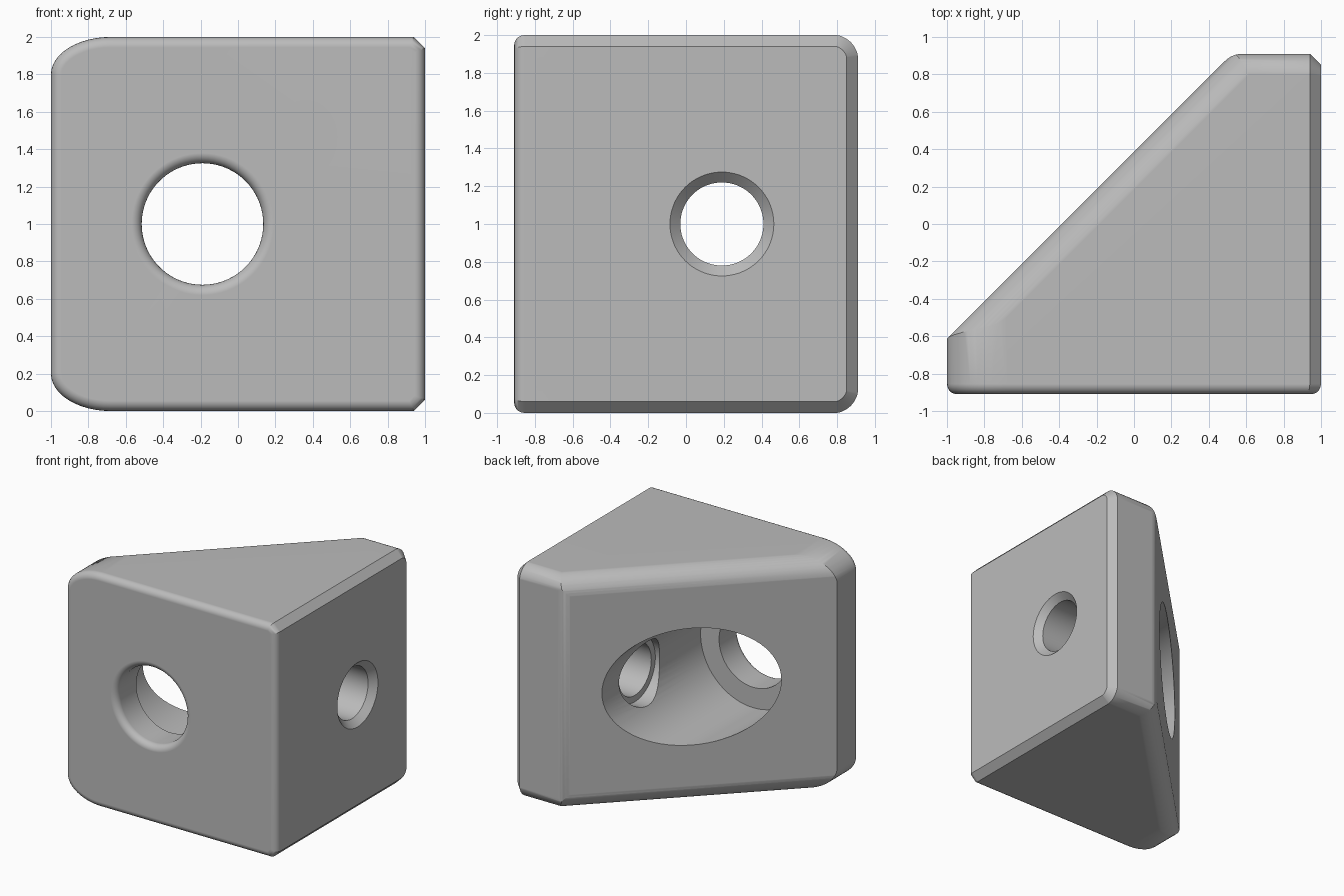
import bpy, bmesh
from math import pi, sin, cos, sqrt, radians
from mathutils import Vector, Matrix

cube = bpy.data.objects.get("Cube")
if cube:
    bpy.data.objects.remove(cube)

FRONT, BACK, SLOPE = -0.91, 0.91, 0.385   # slope lies on y - x = SLOPE
HOLE_X, HOLE_Y, HOLE_Z = -0.19, 0.19, 1.0
X, Y, Z = Vector((1, 0, 0)), Vector((0, 1, 0)), Vector((0, 0, 1))

grey = bpy.data.materials.new("plain grey")
grey.use_nodes = True
grey.diffuse_color = (0.5, 0.5, 0.5, 1)
grey.node_tree.nodes["Principled BSDF"].inputs["Base Color"].default_value = grey.diffuse_color


def make_object(name, bm):
    bmesh.ops.recalc_face_normals(bm, faces=bm.faces)
    mesh = bpy.data.meshes.new(name)
    bm.to_mesh(mesh)
    bm.free()
    mesh.materials.append(grey)
    obj = bpy.data.objects.new(name, mesh)
    bpy.context.collection.objects.link(obj)
    return obj


def arc(cx, cy, rx, ry, start, end, steps=12):
    angles = [radians(start + (end - start) * i / steps) for i in range(steps + 1)]
    return [(cx + rx * cos(a), cy + ry * sin(a)) for a in angles]


def prism(name, outline, u, v, direction, low, high):
    """Extrude an outline drawn in the u, v plane along a direction."""
    bm = bmesh.new()
    verts = [bm.verts.new(u * a + v * b + direction * low) for a, b in outline]
    face = bm.faces.new(verts)
    new = bmesh.ops.extrude_face_region(bm, geom=[face])["geom"]
    moved = [g for g in new if isinstance(g, bmesh.types.BMVert)]
    bmesh.ops.translate(bm, verts=moved, vec=direction * (high - low))
    return make_object(name, bm)


def lathe(name, profile, axis, centre, steps=72):
    """Spin (radius, distance) pairs around an axis; both ends sit on it."""
    side = Z
    bm = bmesh.new()
    verts = [bm.verts.new(centre + side * r + axis * d) for r, d in profile]
    edges = [bm.edges.new(pair) for pair in zip(verts, verts[1:])]
    bmesh.ops.spin(bm, geom=verts + edges, cent=centre, axis=axis,
                   angle=2 * pi, steps=steps)
    bmesh.ops.remove_doubles(bm, verts=bm.verts, dist=1e-5)
    return make_object(name, bm)


def combine(target, tool, operation):
    mod = target.modifiers.new(tool.name, 'BOOLEAN')
    mod.operation, mod.solver, mod.object = operation, 'EXACT', tool
    bpy.context.view_layer.objects.active = target
    bpy.ops.object.modifier_apply(modifier=mod.name)
    bpy.data.objects.remove(tool)


def rounded_end(edge, rx, rz, far, grow=0.002):
    """Profile with a far flat end and rounded corners at the near edge."""
    return ([(far, -grow)] + arc(edge - rx, rz - grow, rx, rz, -90, 0)
            + arc(edge - rx, 2 + grow - rz, rx, rz, 0, 90) + [(far, 2 + grow)])


# Body: plan outline, then trimmed by a rounded profile for each side
r = 0.13
corner = BACK - SLOPE
plan = ([(FRONT - SLOPE, FRONT), (1.5, FRONT), (1.5, BACK)]
        + arc(corner + r * (sqrt(2) - 1), BACK - r, r, r, 90, 135, 6))
body = prism("corner_bracket", plan, X, Y, Z, -0.5, 2.5)

side = [(-a, z) for a, z in rounded_end(1, 0.32, 0.2, -1, 0)]
combine(body, prism("left_profile", side, X, Z, Y, -2, 2), 'INTERSECT')
back = rounded_end(BACK + 0.002, 0.135, 0.135, -2)
combine(body, prism("back_profile", back, Y, Z, X, -2, 2), 'INTERSECT')
outward, along = Vector((-1, 1, 0)).normalized(), Vector((1, 1, 0)).normalized()
slope = rounded_end(SLOPE / sqrt(2) + 0.001, 0.17, 0.17, -3)
combine(body, prism("slope_profile", slope, outward, Z, along, -3, 3), 'INTERSECT')

# Chamfer around the side face, then a rounded rim around the front face
bm = bmesh.new()
bm.from_mesh(body.data)
bmesh.ops.remove_doubles(bm, verts=bm.verts, dist=1e-4)
bmesh.ops.dissolve_limit(bm, angle_limit=radians(0.6), verts=bm.verts, edges=bm.edges)


def on_plane(item, axis, value):
    return all(abs(v.co[axis] - value) < 0.001 for v in item.verts)


def rim(axis, value):
    return [e for e in bm.edges if on_plane(e, axis, value)
            and sum(on_plane(f, axis, value) for f in e.link_faces) == 1]


chamfered = [e for e in rim(0, 1) if not on_plane(e, 1, FRONT)]
bmesh.ops.bevel(bm, geom=chamfered, offset=0.06, offset_type='OFFSET',
                segments=1, affect='EDGES', clamp_overlap=True)
bmesh.ops.bevel(bm, geom=rim(1, FRONT), offset=0.055, offset_type='OFFSET',
                segments=5, profile=0.5, affect='EDGES', clamp_overlap=True)
bmesh.ops.recalc_face_normals(bm, faces=bm.faces)
bm.to_mesh(body.data)
bm.free()

# Front bore with a rounded mouth, opening into the wide pocket behind
lip = 0.055
mouth = arc(0.325 + lip, FRONT + lip, lip, lip, 270, 180, 6)
front_bore = ([(0, -1.2), (0.325 + lip, -1.2)] + mouth
              + [(0.325, -0.64), (0.5, -0.64), (0.5, 1.5), (0, 1.5)])
combine(body, lathe("front_bore", front_bore, Y, Vector((HOLE_X, 0, HOLE_Z))), 'DIFFERENCE')

# Side bore with a chamfered mouth and a shallow seat in the pocket wall
side_bore = [(0, 1.06), (0.335, 1.06), (0.22, 0.945), (0.22, 0.35),
             (0.275, 0.35), (0.275, HOLE_X), (0, HOLE_X)]
combine(body, lathe("side_bore", side_bore, X, Vector((0, HOLE_Y, HOLE_Z))), 'DIFFERENCE')

# Smooth shading with sharp edges kept
for obj in bpy.context.selected_objects:
    obj.select_set(False)
body.select_set(True)
bpy.context.view_layer.objects.active = body
bpy.ops.object.shade_smooth_by_angle(angle=radians(30))
weighted = body.modifiers.new("even_shading", 'WEIGHTED_NORMAL')
weighted.keep_sharp = True
